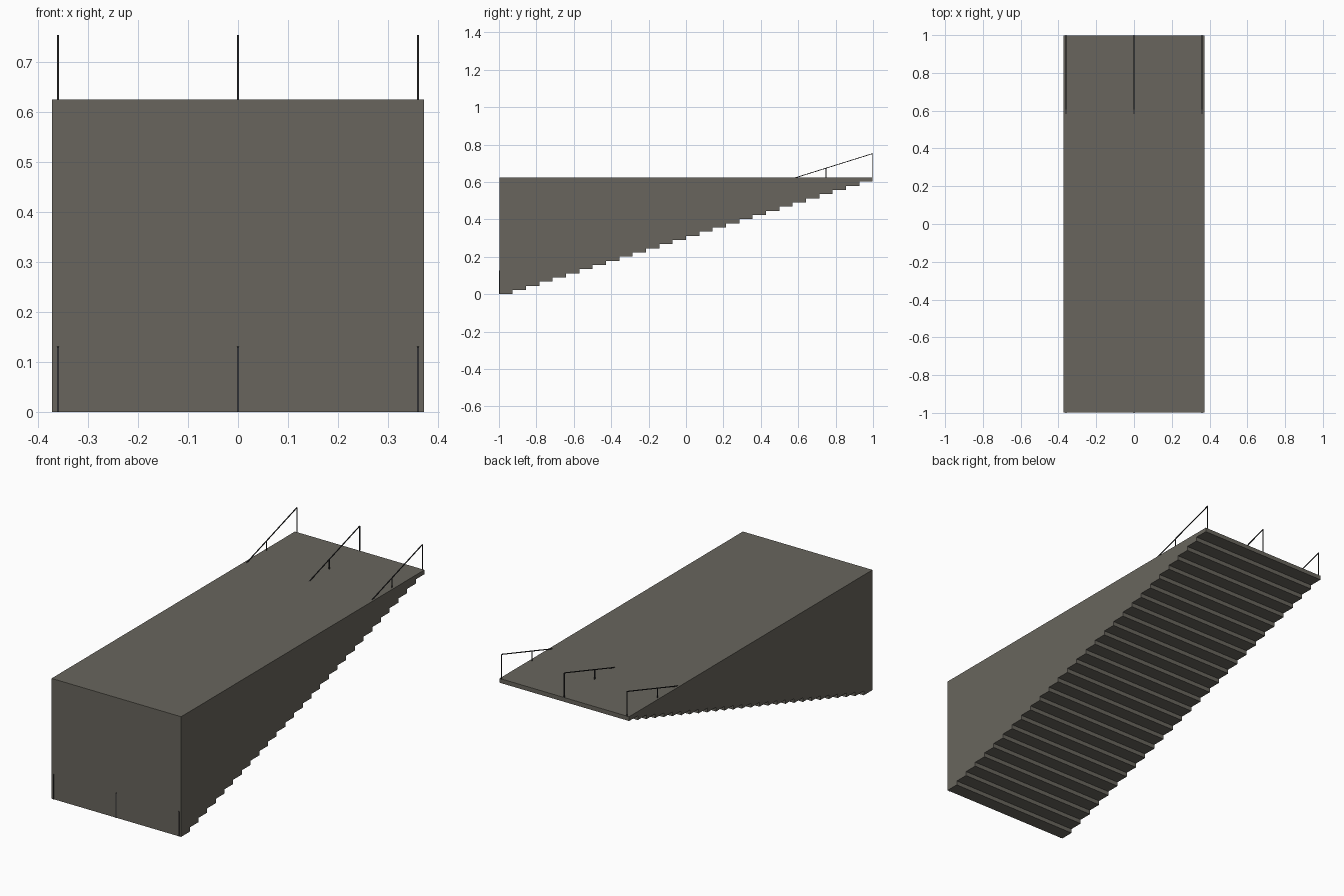
import bpy
from mathutils import Vector

if "Cube" in bpy.data.objects:
    bpy.data.objects.remove(bpy.data.objects["Cube"])

STEPS = 28
HALF_W = 0.372
HALF_L = 0.998
TOP = 0.624
RAIL_H = 0.128
ROD = 0.004


def material(name, color):
    m = bpy.data.materials.new(name)
    m.use_nodes = True
    m.diffuse_color = color
    m.node_tree.nodes["Principled BSDF"].inputs["Base Color"].default_value = color
    return m


concrete = material("warm grey concrete", (0.14, 0.131, 0.11, 1))
metal = material("dark grey metal", (0.03, 0.03, 0.032, 1))


def box(name, size, center, mat):
    bpy.ops.mesh.primitive_cube_add(size=1, location=center)
    ob = bpy.context.object
    ob.name = name
    ob.scale = size
    ob.data.materials.append(mat)
    return ob


def rod(name, a, b):
    a, b = Vector(a), Vector(b)
    ob = box(name, (ROD, ROD, (b - a).length), (a + b) / 2, metal)
    ob.rotation_euler = (b - a).to_track_quat("Z", "Y").to_euler()


# Full-height blocks whose undersides climb like stairs
depth = 2 * HALF_L / STEPS
for i in range(STEPS):
    bottom = TOP * i / STEPS
    box(f"step_{i + 1}", (2 * HALF_W, depth, TOP - bottom),
        (0, -HALF_L + depth * (i + 0.5), (TOP + bottom) / 2), concrete)


# Three sloping handrails, each on evenly spaced posts
def slope(y):
    return TOP * (y + HALF_L) / (2 * HALF_L)


POSTS = 8
for side, x in (("right", -0.36), ("middle", 0), ("left", 0.36)):
    rod(f"{side}_handrail", (x, -HALF_L, RAIL_H), (x, HALF_L, TOP + RAIL_H))
    for k in range(POSTS + 1):
        y = -HALF_L + 2 * HALF_L * k / POSTS
        rod(f"{side}_post_{k + 1}", (x, y, slope(y)), (x, y, slope(y) + RAIL_H))
